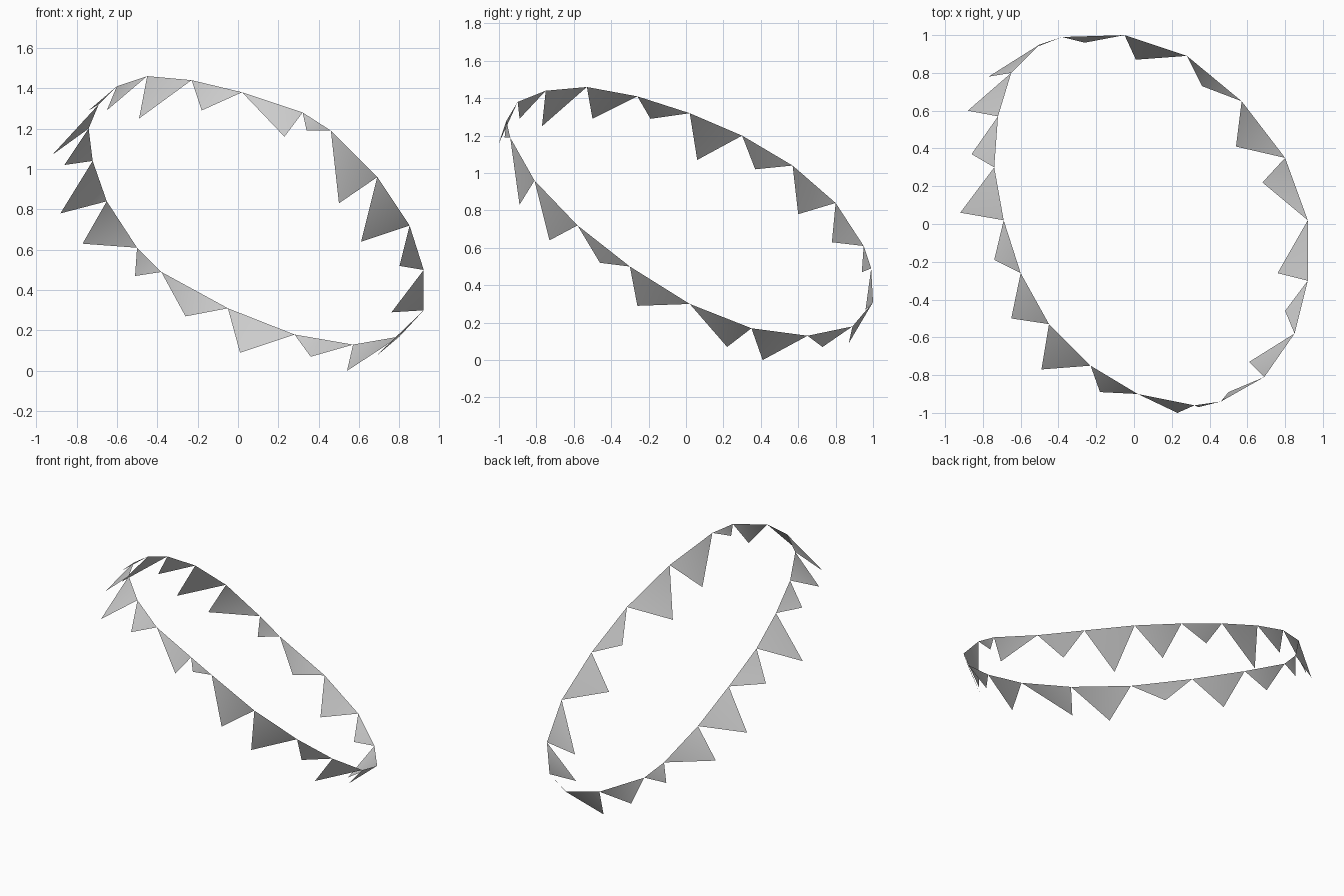
import bpy
import bmesh
from mathutils import Vector

default_cube = bpy.data.objects.get("Cube")
if default_cube:
    bpy.data.objects.remove(default_cube, do_unlink=True)


def flat_material(name, colour):
    """Plain single-colour material for viewport and render."""
    material = bpy.data.materials.new(name)
    material.use_nodes = True
    material.diffuse_color = colour
    shader = next(node for node in material.node_tree.nodes
                  if node.type == "BSDF_PRINCIPLED")
    shader.inputs["Base Color"].default_value = colour
    shader.inputs["Roughness"].default_value = 0.8
    return material


# Loop along which the pennants hang, clockwise from the back
hanging_loop = [
    (-.05, 1, .31), (.28, .89, .18), (.57, .65, .13), (.8, .35, .17),
    (.92, .02, .3), (.92, -.3, .5), (.85, -.58, .72), (.69, -.81, .96),
    (.46, -.94, 1.19), (.32, -.96, 1.28), (.02, -.9, 1.38),
    (-.23, -.75, 1.44), (-.45, -.53, 1.46), (-.6, -.26, 1.41),
    (-.69, .02, 1.32), (-.74, .3, 1.2), (-.72, .57, 1.04),
    (-.65, .8, .84), (-.5, .95, .61), (-.38, .99, .49),
]

# Free lower corner of each pennant, in the same order
pennant_tips = [
    (.01, .87, .09), (.36, .73, .07), (.54, .41, 0), (.68, .22, .07),
    (.76, -.26, .29), (.8, -.46, .52), (.61, -.73, .64), (.5, -.89, .83),
    (.34, -.97, 1.19), (.23, -1, 1.16), (-.18, -.89, 1.29),
    (-.49, -.77, 1.25), (-.65, -.5, 1.29), (-.74, -.19, 1.29),
    (-.92, .06, 1.07), (-.86, .37, 1.02), (-.88, .6, .78),
    (-.77, .78, .63), (-.51, .94, .47), (-.26, .96, .27),
]


def build_pennants(name, loop, tips, material):
    """Join neighbouring loop points and a tip into one triangle each."""
    mesh = bpy.data.meshes.new(name)
    bm = bmesh.new()
    corners = [bm.verts.new(Vector(point)) for point in loop]
    for index, tip in enumerate(tips):
        following = corners[(index + 1) % len(corners)]
        face = bm.faces.new((corners[index], following, bm.verts.new(Vector(tip))))
        face.smooth = True
    bm.to_mesh(mesh)
    bm.free()
    mesh.materials.append(material)
    garland = bpy.data.objects.new(name, mesh)
    bpy.context.collection.objects.link(garland)
    return garland


cloth = flat_material("pale grey cloth", (0.6, 0.6, 0.6, 1))
build_pennants("pennant_garland", hanging_loop, pennant_tips, cloth)
